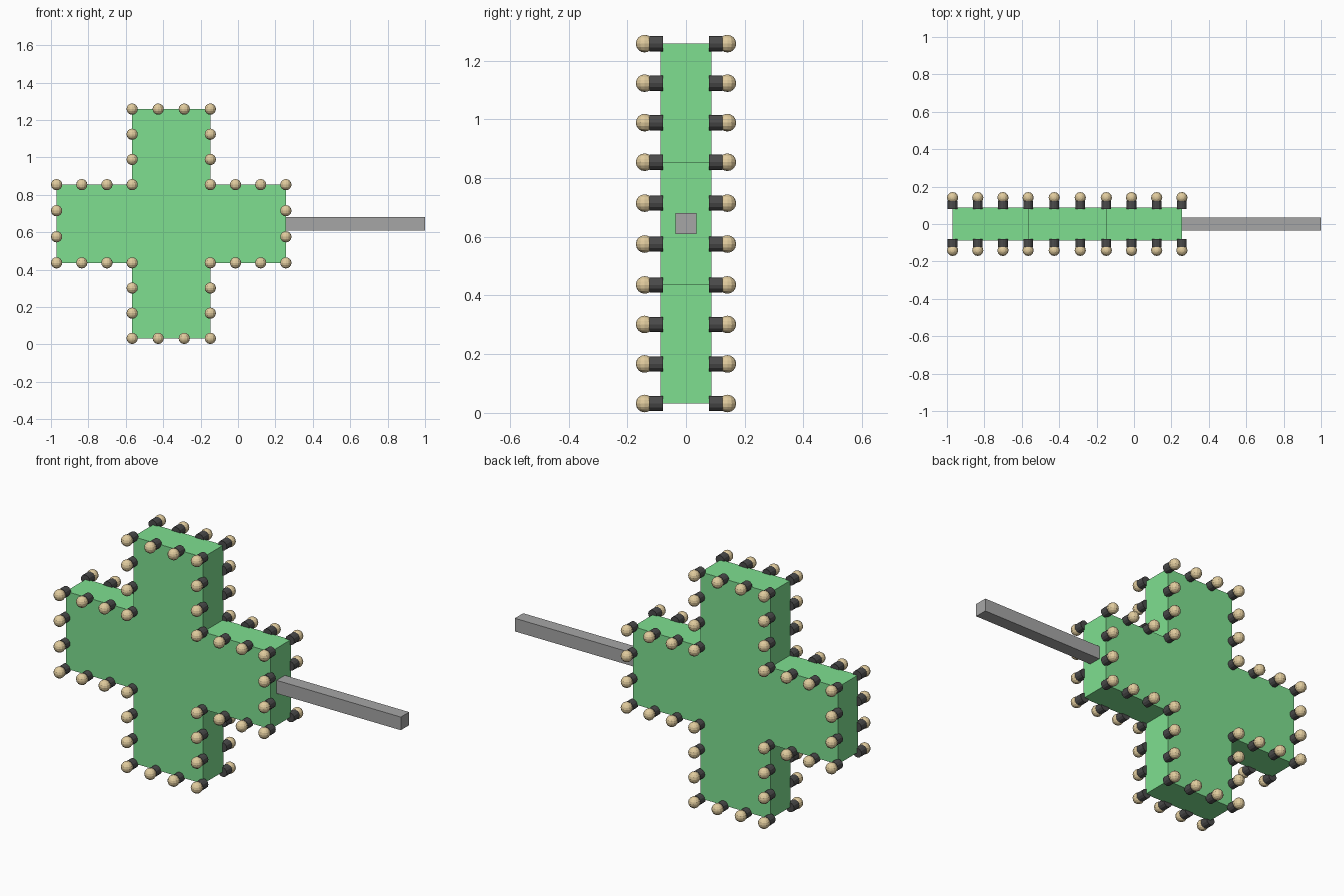
import bpy, bmesh
from math import radians
from mathutils import Matrix, Vector

if "Cube" in bpy.data.objects:
    bpy.data.objects.remove(bpy.data.objects["Cube"])

CX, CZ = -0.357, 0.645      # centre of the cross
ARM, HALF = 0.613, 0.209    # arm reach and half width
DEPTH = 0.087               # half thickness


def material(name, rgb):
    m = bpy.data.materials.new(name)
    m.diffuse_color = (*rgb, 1)
    m.use_nodes = True
    m.node_tree.nodes["Principled BSDF"].inputs["Base Color"].default_value = m.diffuse_color
    return m


def make_object(name, bm, mat):
    bmesh.ops.recalc_face_normals(bm, faces=bm.faces)
    mesh = bpy.data.meshes.new(name)
    bm.to_mesh(mesh)
    bm.free()
    mesh.materials.append(mat)
    obj = bpy.data.objects.new(name, mesh)
    bpy.context.collection.objects.link(obj)
    return obj


def mirror_y(obj):
    mod = obj.modifiers.new("Mirror", "MIRROR")
    mod.use_axis = (False, True, False)


green = material("green_panel", (0.21, 0.74, 0.28))
tan = material("warm_bulb", (0.75, 0.60, 0.34))
dark = material("dark_socket", (0.07, 0.07, 0.07))
grey = material("grey_metal", (0.38, 0.38, 0.38))

# Outline: one quarter turned four times around the centre
corners = []
u, v = [(ARM, -HALF), (ARM, HALF), (HALF, HALF)], None
for turn in range(4):
    rot = Matrix.Rotation(radians(90 * turn), 2)
    corners += [rot @ Vector(p) + Vector((CX, CZ)) for p in u]

# Cross-shaped panel
bm = bmesh.new()
face = bm.faces.new([bm.verts.new((p.x, -DEPTH, p.y)) for p in corners])
new = bmesh.ops.extrude_face_region(bm, geom=[face])["geom"]
bmesh.ops.translate(bm, vec=(0, 2 * DEPTH, 0),
                    verts=[g for g in new if isinstance(g, bmesh.types.BMVert)])
make_object("cross_panel", bm, green)

# Mounting bar
bm = bmesh.new()
x0, x1 = CX + ARM, 1.0
bmesh.ops.create_cube(bm, size=1, matrix=Matrix.Translation(((x0 + x1) / 2, 0, CZ))
                      @ Matrix.Diagonal((x1 - x0, 0.071, 0.071, 1)))
make_object("mounting_bar", bm, grey)

# Sockets and bulbs: three per outline edge, mirrored to the back
sockets, bulbs = bmesh.new(), bmesh.new()
for i, a in enumerate(corners):
    b = corners[(i + 1) % len(corners)]
    for k in range(3):
        p = a.lerp(b, k / 3)
        bmesh.ops.create_cone(
            sockets, cap_ends=True, segments=12, radius1=0.026, radius2=0.026, depth=0.045,
            matrix=Matrix.Translation((p.x, -0.1015, p.y)) @ Matrix.Rotation(radians(90), 4, "X"))
        bmesh.ops.create_uvsphere(
            bulbs, u_segments=12, v_segments=8, radius=0.03,
            matrix=Matrix.Translation((p.x, -0.141, p.y)))
mirror_y(make_object("bulb_sockets", sockets, dark))
mirror_y(make_object("bulbs", bulbs, tan))
